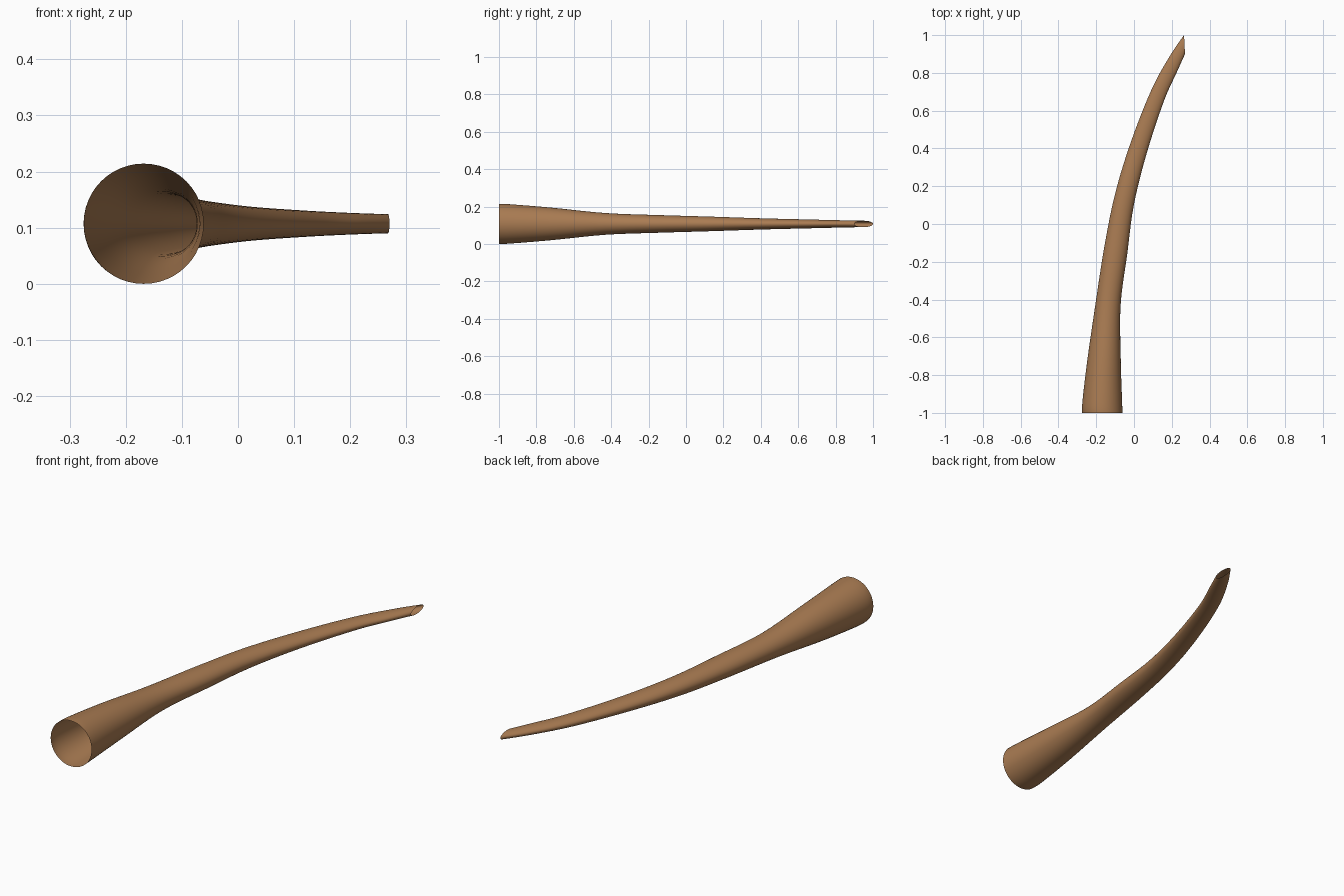
import bpy, bmesh, math

if "Cube" in bpy.data.objects:
    bpy.data.objects.remove(bpy.data.objects["Cube"])

# stations along the horn: left edge x,y / right edge x,y / vertical radius
STATIONS = [
    (-0.274, -1.00, -0.061, -1.00, 0.107),
    (-0.273, -0.94, -0.063, -0.94, 0.105),
    (-0.247, -0.72, -0.070, -0.72, 0.087),
    (-0.205, -0.43, -0.071, -0.43, 0.058),
    (-0.157, -0.12, -0.036, -0.16, 0.047),
    (-0.100, 0.16, -0.001, 0.10, 0.039),
    (-0.018, 0.43, 0.066, 0.37, 0.030),
    (0.092, 0.71, 0.158, 0.65, 0.023),
    (0.190, 0.89, 0.225, 0.80, 0.019),
    (0.265, 1.00, 0.270, 0.90, 0.017),
]
SIDES, STEPS, MID_Z = 48, 5, 0.107


def spline(p0, p1, p2, p3, t):
    """Catmull-Rom blend between p1 and p2."""
    return [0.5 * (2*b + (c - a)*t + (2*a - 5*b + 4*c - d)*t*t + (3*b - a - 3*c + d)*t**3)
            for a, b, c, d in zip(p0, p1, p2, p3)]


# smooth the stations
pts = [STATIONS[0]] + STATIONS + [STATIONS[-1]]
rows = [spline(*pts[i:i + 4], s / STEPS) for i in range(len(STATIONS) - 1) for s in range(STEPS)]
rows.append(STATIONS[-1])

# hollow horn, open at the wide mouth and at the slanted tip
bm = bmesh.new()
rings = []
for lx, ly, rx, ry, rz in rows:
    ring = []
    for k in range(SIDES):
        a = 2 * math.pi * k / SIDES
        c, s = math.cos(a), math.sin(a)
        ring.append(bm.verts.new(((lx + rx)/2 + (rx - lx)/2*c,
                                  (ly + ry)/2 + (ry - ly)/2*c, MID_Z + rz*s)))
    rings.append(ring)
for r0, r1 in zip(rings, rings[1:]):
    for k in range(SIDES):
        n = (k + 1) % SIDES
        bm.faces.new((r0[k], r0[n], r1[n], r1[k])).smooth = True
bmesh.ops.recalc_face_normals(bm, faces=bm.faces)
mesh = bpy.data.meshes.new("horn")
bm.to_mesh(mesh)
bm.free()
horn = bpy.data.objects.new("horn", mesh)
bpy.context.collection.objects.link(horn)

mat = bpy.data.materials.new("warm brown")
mat.diffuse_color = (0.40, 0.20, 0.085, 1)
mat.use_nodes = True
mat.node_tree.nodes["Principled BSDF"].inputs["Base Color"].default_value = mat.diffuse_color
mesh.materials.append(mat)
